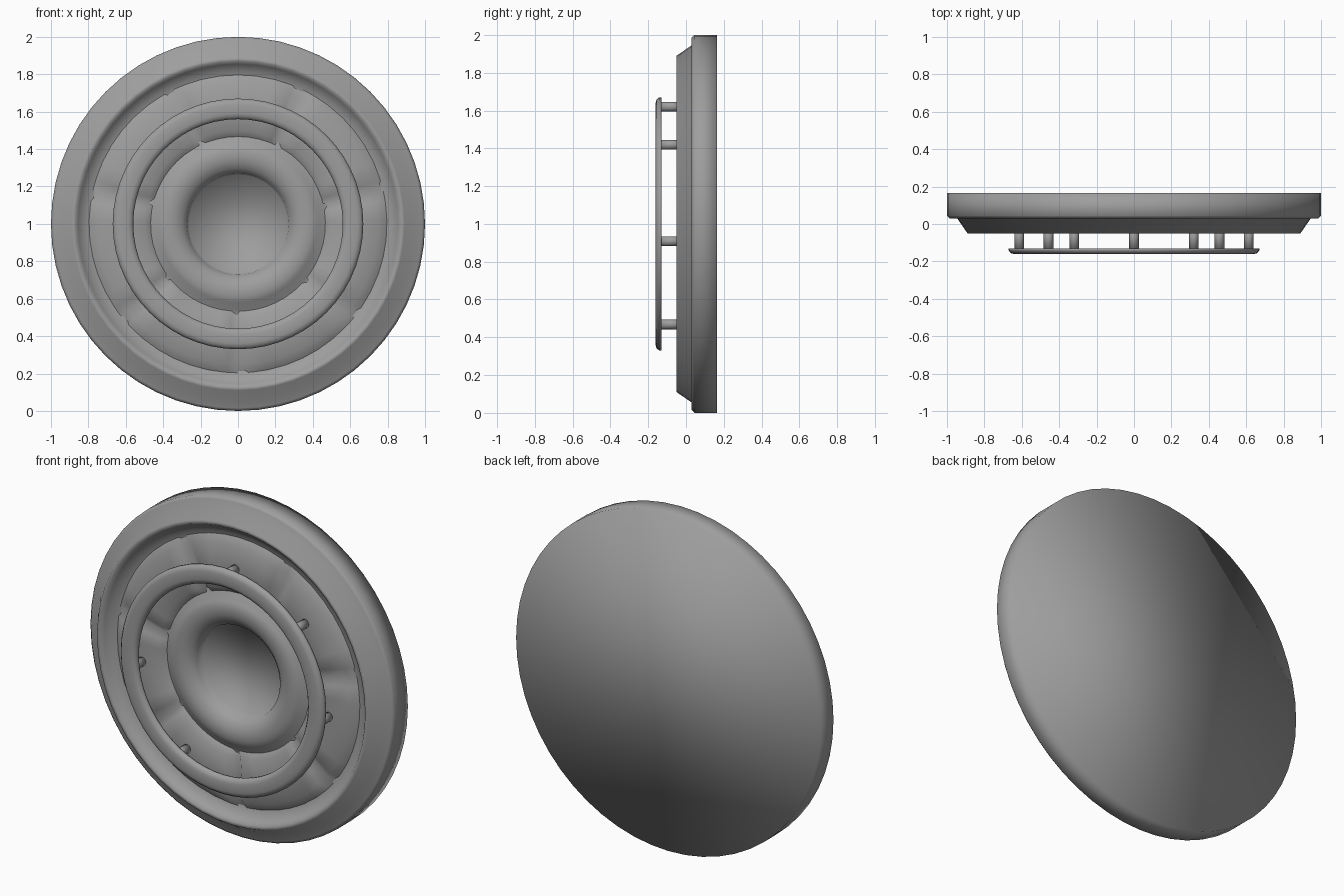
import bpy, bmesh, math
from mathutils import Matrix, Vector

if "Cube" in bpy.data.objects:
    bpy.data.objects.remove(bpy.data.objects["Cube"])

CENTRE = Vector((0, 0, 1))
COUNT = 7

grey = bpy.data.materials.new("dark_grey")
grey.diffuse_color = (0.34, 0.34, 0.34, 1)
grey.use_nodes = True
grey.node_tree.nodes["Principled BSDF"].inputs["Base Color"].default_value = grey.diffuse_color


def finish(name, bm, angle=180):
    bmesh.ops.remove_doubles(bm, verts=bm.verts, dist=1e-5)
    bmesh.ops.recalc_face_normals(bm, faces=bm.faces)
    me = bpy.data.meshes.new(name)
    bm.to_mesh(me)
    bm.free()
    me.materials.append(grey)
    ob = bpy.data.objects.new(name, me)
    bpy.context.collection.objects.link(ob)
    ob.location = CENTRE
    bpy.ops.object.select_all(action='DESELECT')
    ob.select_set(True)
    bpy.context.view_layer.objects.active = ob
    bpy.ops.object.shade_smooth_by_angle(angle=math.radians(angle))
    return ob


def lathe(name, profile, closed=False, cap=False, steps=56):
    """Revolve (radius, y) points round the y axis; cap fills open rims."""
    bm = bmesh.new()
    vs = [bm.verts.new((r, y, 0)) for r, y in profile]
    es = [bm.edges.new(p) for p in zip(vs, vs[1:])]
    if closed:
        es.append(bm.edges.new((vs[-1], vs[0])))
    bmesh.ops.spin(bm, geom=vs + es, cent=(0, 0, 0), axis=(0, 1, 0),
                   angle=math.tau, steps=steps, use_merge=True)
    bmesh.ops.remove_doubles(bm, verts=bm.verts, dist=1e-5)
    if cap:
        bmesh.ops.holes_fill(bm, edges=[e for e in bm.edges if e.is_boundary], sides=0)
    return finish(name, bm)


# Main disc: flat back, stepped rim, recessed floor, raised hub lip and well
lathe("disc_body", [
    (1.0, 0.165), (1.0, 0.045), (0.985, 0.03), (0.945, 0.03),
    (0.89, -0.05), (0.87, -0.05), (0.855, -0.03), (0.82, 0.0),
    (0.77, 0.012), (0.50, 0.012), (0.46, 0.0), (0.42, -0.03), (0.39, -0.04),
    (0.34, -0.04), (0.30, -0.02), (0.272, 0.005), (0.262, 0.05)], cap=True)

# Raised ring standing clear of the disc
lathe("raised_ring", [
    (0.67, -0.13), (0.67, -0.142), (0.658, -0.156), (0.64, -0.161),
    (0.59, -0.161), (0.572, -0.156), (0.56, -0.142), (0.56, -0.13)],
    closed=True)

# Seven raised wedge panels with soft grooves between them
bm = bmesh.new()
half = math.pi / COUNT
cols = [-half, -half + 0.07, -0.25, -0.12, 0, 0.12, 0.25, half - 0.07, half]
rows = [0.46, 0.50, 0.62, 0.75, 0.80]
for i in range(COUNT):
    mid = math.pi / 2 + i * math.tau / COUNT
    grid = []
    for j, r in enumerate(rows):
        line = []
        for k, da in enumerate(cols):
            low = j in (0, len(rows) - 1) or k in (0, len(cols) - 1)
            line.append(bm.verts.new((r * math.cos(mid + da),
                                      0.008 if low else -0.025,
                                      r * math.sin(mid + da))))
        grid.append(line)
    for a, b in zip(grid, grid[1:]):
        for k in range(len(cols) - 1):
            bm.faces.new((a[k], a[k + 1], b[k + 1], b[k]))
panels = finish("wedge_panels", bm)
if panels.data.polygons[0].normal.y > 0:
    panels.data.flip_normals()

# Round posts carrying the ring
bm = bmesh.new()
for deg in (90, 42.5, -8.5, -59, 137.5, 188.5, 239):
    a = math.radians(deg)
    m = (Matrix.Translation((0.62 * math.cos(a), -0.075, 0.62 * math.sin(a)))
         @ Matrix.Rotation(math.pi / 2, 4, 'X'))
    bmesh.ops.create_cone(bm, cap_ends=True, segments=16, radius1=0.026,
                          radius2=0.026, depth=0.13, matrix=m)
finish("ring_posts", bm)
